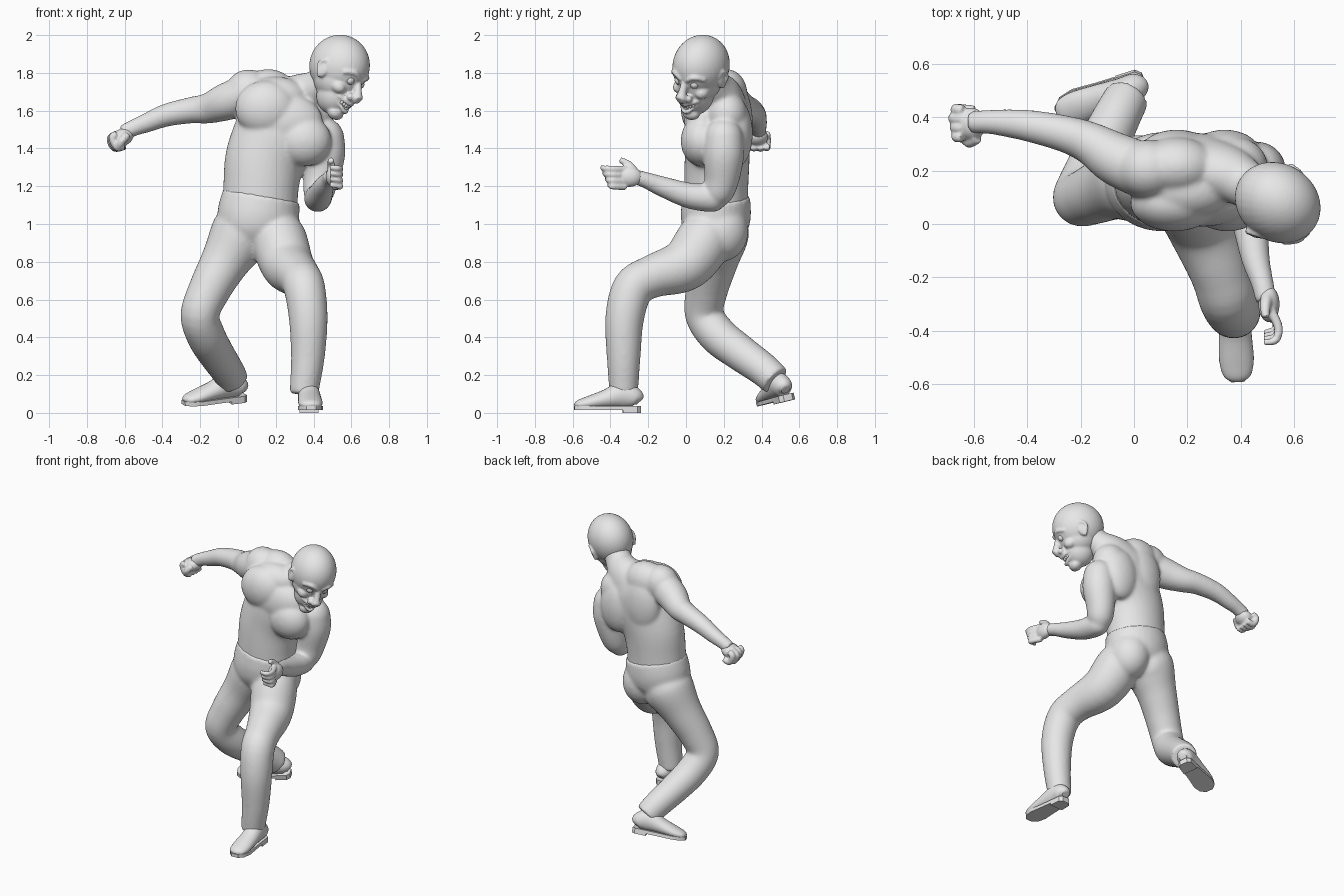
import bpy
import bmesh
import math
from mathutils import Vector, Matrix

default_cube = bpy.data.objects.get("Cube")
if default_cube:
    bpy.data.objects.remove(default_cube, do_unlink=True)

grey = bpy.data.materials.new("plain grey")
grey.use_nodes = True
grey.diffuse_color = (0.8, 0.8, 0.8, 1)
for node in grey.node_tree.nodes:
    if node.type == 'BSDF_PRINCIPLED':
        node.inputs["Base Color"].default_value = grey.diffuse_color

IDENTITY = Matrix.Identity(4)


def frame(origin, forward, up):
    """Placement whose -y axis points forward and whose z axis points up."""
    y = -Vector(forward).normalized()
    z = Vector(up)
    z = (z - y * z.dot(y)).normalized()
    x = y.cross(z)
    return Matrix.Translation(origin) @ Matrix((x, y, z)).transposed().to_4x4()


def ball(bm, centre, radii, place=IDENTITY):
    if not isinstance(radii, tuple):
        radii = (radii,) * 3
    shape = place @ Matrix.Translation(centre) @ Matrix.Diagonal((*radii, 1))
    bmesh.ops.create_uvsphere(bm, u_segments=32, v_segments=24, radius=1, matrix=shape)


def blend(a, b, c, d, t):
    """Catmull-Rom interpolation between b and c."""
    return 0.5 * (2 * b + (c - a) * t + (2 * a - 5 * b + 4 * c - d) * t * t
                  + (3 * b - a - 3 * c + d) * t ** 3)


def tube(bm, keys, side=(1, 0, 0), place=IDENTITY, sides=24, steps=5):
    """Loft ellipses along keys of x, y, z, radius, optional second radius."""
    keys = [k if len(k) == 5 else (*k, k[3]) for k in keys]
    count = len(keys)
    rows = []
    for i in range(count - 1):
        near = [keys[max(0, min(count - 1, i + j))] for j in (-1, 0, 1, 2)]
        rows += [[blend(*v, s / steps) for v in zip(*near)] for s in range(steps)]
    rows.append(keys[-1])
    centres = [Vector(r[:3]) for r in rows]
    rings = []
    for i, row in enumerate(rows):
        along = (centres[min(i + 1, len(rows) - 1)] - centres[max(i - 1, 0)]).normalized()
        u = Vector(side)
        u = (u - along * u.dot(along)).normalized()
        w = along.cross(u)
        ring = []
        for k in range(sides):
            a = math.tau * k / sides
            p = centres[i] + u * math.cos(a) * row[3] + w * math.sin(a) * row[4]
            ring.append(bm.verts.new(place @ p))
        rings.append(ring)
    for r, q in zip(rings, rings[1:]):
        for k in range(sides):
            n = (k + 1) % sides
            bm.faces.new((r[k], r[n], q[n], q[k]))
    bm.faces.new(rings[0][::-1])
    bm.faces.new(rings[-1])


def slab(bm, outline, low, high, place):
    """Extrude a mirrored outline of (half width, y) pairs."""
    loop = list(outline) + [(-x, y) for x, y in reversed(outline)]
    base = bm.faces.new([bm.verts.new(place @ Vector((x, y, low))) for x, y in loop])
    top = bmesh.ops.extrude_face_region(bm, geom=[base])["geom"]
    lift = place.to_3x3() @ Vector((0, 0, high - low))
    for v in top:
        if isinstance(v, bmesh.types.BMVert):
            v.co += lift


def finish(bm, name, voxel=0, smooth=0):
    bmesh.ops.recalc_face_normals(bm, faces=bm.faces)
    mesh = bpy.data.meshes.new(name)
    bm.to_mesh(mesh)
    bm.free()
    mesh.materials.append(grey)
    obj = bpy.data.objects.new(name, mesh)
    bpy.context.collection.objects.link(obj)
    if voxel:
        fuse = obj.modifiers.new("fuse", 'REMESH')
        fuse.mode = 'VOXEL'
        fuse.voxel_size = voxel
        fuse.use_smooth_shade = True
        soften = obj.modifiers.new("soften", 'SMOOTH')
        soften.factor = 0.5
        soften.iterations = smooth
    else:
        bpy.ops.object.select_all(action='DESELECT')
        bpy.context.view_layer.objects.active = obj
        obj.select_set(True)
        bpy.ops.object.shade_smooth_by_angle(angle=math.radians(40))


# Torso and neck, leaning over the front leg
body = bmesh.new()
tilt = (0.9, 0, -0.44)
tube(body, [(.115, .16, 1.06, .2, .168), (.122, .16, 1.2, .2, .17), (.145, .165, 1.35, .212, .172),
            (.22, .17, 1.5, .23, .172), (.285, .185, 1.61, .205, .15), (.345, .19, 1.68, .13, .105),
            (.425, .145, 1.735, .088), (.49, .11, 1.82, .082)], tilt, sides=32)

# Chest, shoulder and back muscles
ball(body, (.15, .08, 1.61), (.165, .108, .15))
ball(body, (.35, .08, 1.44), (.145, .108, .135))
ball(body, (.25, .09, 1.54), (.2, .1, .15))
ball(body, (.2, .13, 1.67), (.17, .11, .11))
ball(body, (.055, .205, 1.7), (.12, .11, .118))
ball(body, (.46, .2, 1.46), .1)
ball(body, (.16, .215, 1.69), (.15, .11, .13))
ball(body, (.38, .215, 1.58), (.12, .11, .12))
ball(body, (.16, .27, 1.54), (.14, .083, .2))
ball(body, (.34, .27, 1.48), (.13, .083, .18))

# Right arm, flung out behind
tube(body, [(.06, .19, 1.69, .105), (-.06, .24, 1.648, .1), (-.16, .3, 1.612, .081),
            (-.25, .335, 1.602, .07), (-.38, .365, 1.576, .061), (-.48, .378, 1.537, .052),
            (-.55, .382, 1.51, .045), (-.61, .38, 1.48, .043)], (0, 1, 0))

# Left arm, bent forward
tube(body, [(.46, .2, 1.48, .1), (.46, .2, 1.37, .108), (.44, .19, 1.24, .093),
            (.425, .165, 1.15, .078), (.42, .15, 1.095, .04)])
tube(body, [(.42, .2, 1.13, .04), (.42, .16, 1.132, .068), (.425, .09, 1.14, .073),
            (.435, 0, 1.155, .067), (.455, -.13, 1.2, .054), (.48, -.22, 1.235, .043),
            (.495, -.29, 1.255, .04)])
finish(body, "bare_torso_and_arms", .009, 16)

# Clenched right hand
right_hand = bmesh.new()
fist = frame((-.61, .375, 1.46), (-.85, .05, -.4), (-.4, 0, .9))
ball(right_hand, (0, 0, 0), (.06, .06, .046), fist)
for i in range(4):
    x = (i - 1.5) * .034
    bend = -.064 + .008 * abs(i - 1)
    tube(right_hand, [(x, -.02, .028, .02), (x, bend, .02, .021), (x, bend, -.035, .02),
                      (x, -.01, -.05, .018)], place=fist, sides=12)
tube(right_hand, [(.05, .03, 0, .022), (.07, -.015, -.02, .021), (.045, -.05, -.05, .017)],
     (0, 0, 1), fist, sides=12)
finish(right_hand, "right_hand", .007, 3)

# Open left hand, thumb up
left_hand = bmesh.new()
ball(left_hand, (.505, -.3, 1.25), (.04, .068, .054))
for i in range(4):
    z = 1.29 - i * .031
    reach = -.435 + .012 * i
    tube(left_hand, [(.51, -.32, z, .019), (.54, -.385, z + .002, .017), (.53, reach, z + .005, .015),
                     (.485, reach - .008, z + .01, .012)], (0, 0, 1), sides=12)
tube(left_hand, [(.5, -.27, 1.27, .026), (.492, -.305, 1.315, .021), (.492, -.35, 1.34, .015)],
     sides=12)
finish(left_hand, "left_hand", .007, 3)

# Head turned toward the left and down
face = bmesh.new()
head = frame((.538, .08, 1.838), (.7, -.57, -.45), (.34, .03, .94))
ball(face, (0, 0, 0), (.144, .168, .164), head)
ball(face, (0, -.03, -.07), (.122, .13, .12), head)
ball(face, (0, -.065, -.14), (.09, .1, .11), head)
ball(face, (0, -.125, -.222), (.05, .042, .038), head)
tube(face, [(0, -.155, -.02, .018), (0, -.185, -.065, .022), (0, -.205, -.1, .031),
            (0, -.218, -.108, .016)], place=head, sides=12)
for s in (-1, 1):
    ball(face, (s * .07, -.105, -.09), (.038, .045, .036), head)
    ball(face, (s * .03, -.178, -.105), .02, head)
    tube(face, [(s * .015, -.164, -.005, .012), (s * .06, -.15, .018, .015),
                (s * .105, -.112, -.005, .012)], (0, 0, 1), head, 12)
    ball(face, (s * .134, -.012, -.05), (.015, .03, .045), head)
    tube(face, [(s * .134, -.034, -.025, .01), (s * .143, -.009, .003, .01),
                (s * .15, .02, -.035, .01), (s * .134, -.012, -.095, .012)], (1, 0, 0), head, 10)
for width, back, middle, lift in ((.066, -.185, -.142, -.13), (.058, -.178, -.192, -.15)):
    tube(face, [(-width, -.128, lift, .01), (0, back, middle, .012), (width, -.128, lift, .01)],
         (0, 0, 1), head, 12)
finish(face, "head", .007, 5)

# Eyes and teeth
eyes = bmesh.new()
for s in (-1, 1):
    ball(eyes, (s * .05, -.139, -.03), .023, head)
finish(eyes, "eyes")
teeth = bmesh.new()
for i in range(-3, 4):
    x = i * .014
    ball(teeth, (x, -.172 + 9 * x * x, -.158 + 3 * x * x), (.0075, .009, .012), head)
    ball(teeth, (x * .9, -.166 + 9 * x * x, -.178 + 5 * x * x), (.007, .009, .01), head)
finish(teeth, "teeth")

# Trousers: pelvis, seat and both legs
trousers = bmesh.new()
tube(trousers, [(.125, .16, 1.15, .206, .178), (.108, .158, 1.05, .217, .186),
                (.105, .15, .97, .2, .172), (.115, .145, .9, .13, .13)], tilt, sides=32)
ball(trousers, (.03, .19, .94), (.14, .14, .15))
ball(trousers, (.2, .185, .96), (.135, .145, .16))
tube(trousers, [(.18, .18, 1.04, .09), (.212, .11, .935, .145), (.26, 0, .787, .141),
                (.322, -.18, .722, .114), (.352, -.28, .66, .11), (.372, -.325, .5, .103),
                (.37, -.33, .3, .09), (.352, -.33, .13, .078), (.35, -.33, .1, .077)])
tube(trousers, [(.07, .17, 1.06, .11), (.025, .17, .96, .165), (-.07, .145, .8, .13),
                (-.152, .11, .65, .112), (-.202, .097, .52, .103), (-.17, .17, .41, .103),
                (-.12, .285, .32, .097), (-.06, .41, .23, .089), (-.025, .475, .17, .084)])
finish(trousers, "trousers", .01, 16)

# Shoes with soles and heels
left_place = frame((.375, -.335, 0), (0.05, -1, 0), (0, 0, 1))
right_place = frame((-.05, .51, .055), (-.9, -.35, -.1), (.1, -.18, .94))
for name, place in (("left", left_place), ("right", right_place)):
    shoe = bmesh.new()
    tube(shoe, [(0, .09, .06, .025, .025), (0, .068, .078, .05, .052), (0, 0, .095, .057, .07),
                (0, -.09, .073, .062, .05), (0, -.18, .052, .064, .037),
                (0, -.235, .042, .049, .025), (0, -.253, .035, .018, .01)], place=place)
    finish(shoe, name + "_shoe")
    sole = bmesh.new()
    slab(sole, [(.025, .095), (.045, .075), (.05, 0), (.056, -.08), (.066, -.17),
                (.055, -.225), (.025, -.257)], .014, .036, place)
    slab(sole, [(.025, .095), (.045, .075), (.05, 0)], 0, .015, place)
    finish(sole, name + "_sole")
